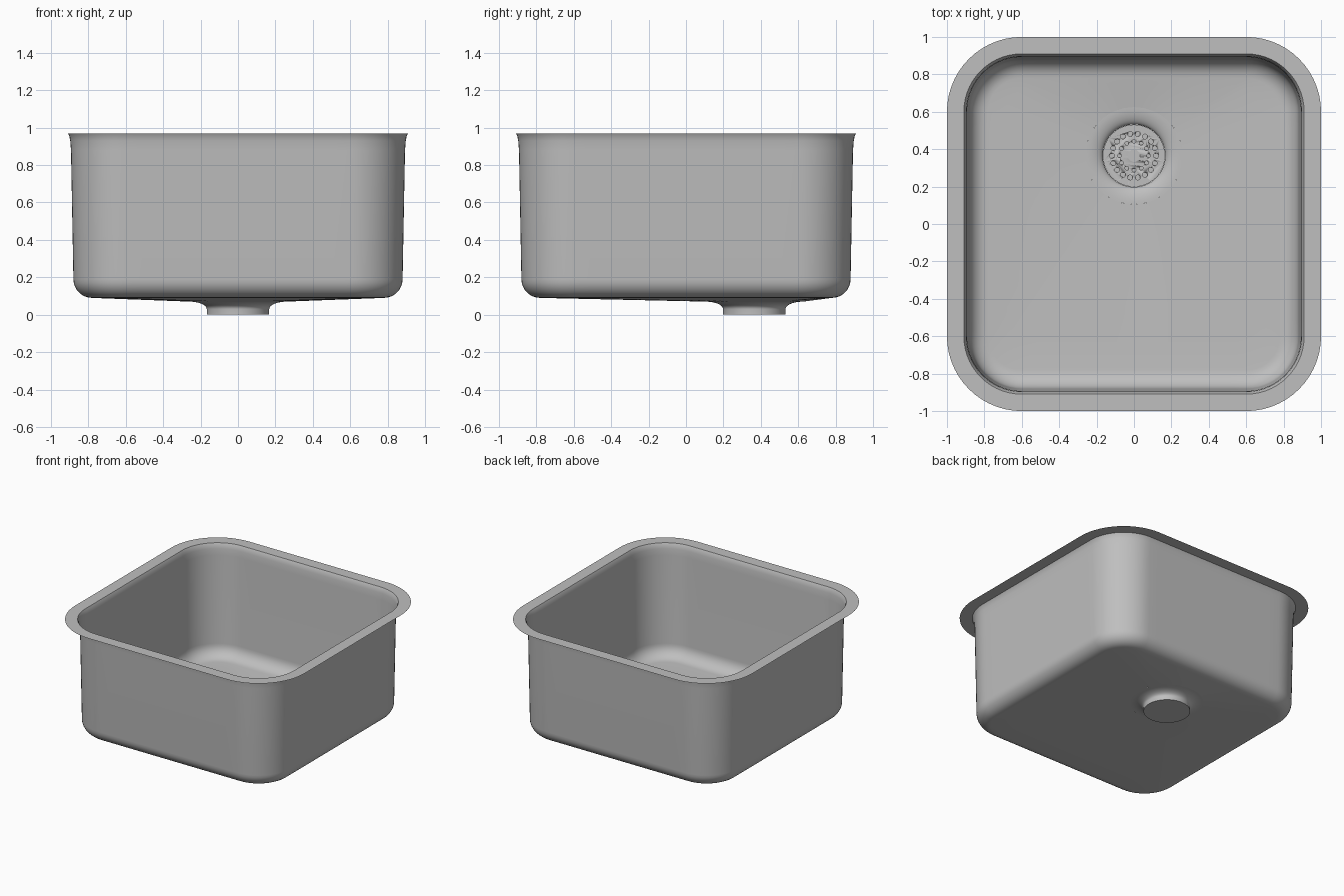
import bpy, bmesh, math
from math import sin, cos, pi

if "Cube" in bpy.data.objects:
    bpy.data.objects.remove(bpy.data.objects["Cube"])

steel = bpy.data.materials.new("brushed_steel")
steel.diffuse_color = (0.52, 0.52, 0.52, 1)
steel.use_nodes = True
steel.node_tree.nodes["Principled BSDF"].inputs["Base Color"].default_value = steel.diffuse_color
DRAIN_Y, LIP_R, LIP_Z, PIPE_R = 0.365, 0.26, 0.07, 0.167


def finish(name, bm, flip=False):
    bmesh.ops.recalc_face_normals(bm, faces=bm.faces)
    if flip:
        bmesh.ops.reverse_faces(bm, faces=bm.faces)
    me = bpy.data.meshes.new(name)
    bm.to_mesh(me)
    bm.free()
    ob = bpy.data.objects.new(name, me)
    bpy.context.collection.objects.link(ob)
    me.materials.append(steel)
    bpy.ops.object.select_all(action='DESELECT')
    ob.select_set(True)
    bpy.context.view_layer.objects.active = ob
    bpy.ops.object.shade_smooth_by_angle(angle=math.radians(35))
    return ob


def loft(rings):
    """Skin a list of equal-length closed rings; normals point up / inward."""
    bm = bmesh.new()
    vs = [[bm.verts.new(p) for p in r] for r in rings]
    n = len(vs[0])
    for a, b in zip(vs, vs[1:]):
        for i in range(n):
            j = (i + 1) % n
            bm.faces.new((a[i], a[j], b[j], b[i]))
    return bm


def rounded_square(half, z, core=0.6, arc=14, side=14):
    """Corner arcs share centres at +-core, with subdivided straight sides."""
    pts, r = [], half - core
    for q in range(4):
        a0 = q * pi / 2
        ca, sa = cos(a0), sin(a0)
        local = [(half, -core + 2 * core * i / side) for i in range(side)]
        local += [(core + r * cos(t), core + r * sin(t))
                  for t in (pi / 2 * i / arc for i in range(arc))]
        pts += [(x * ca - y * sa, x * sa + y * ca, z) for x, y in local]
    return pts


def cylinder(bm, x, y, r, z0, z1, seg):
    ret = bmesh.ops.create_cone(bm, cap_ends=True, segments=seg,
                                radius1=r, radius2=r, depth=z1 - z0)
    bmesh.ops.translate(bm, verts=ret["verts"], vec=(x, y, (z0 + z1) / 2))


# bowl: flat rim, rolled edge, tapered walls, rounded foot
profile = [(1.0, 0.97), (0.91, 0.97), (0.902, 0.955), (0.897, 0.93), (0.893, 0.88), (0.88, 0.19)]
profile += [(0.78 + 0.1 * cos(t), 0.19 - 0.1 * sin(t))
            for t in (pi / 2 * i / 8 for i in range(1, 9))]
rings = [rounded_square(h, z) for h, z in profile]

# floor sloping down to the drain opening
edge = rings[-1]
lip = []
for x, y, z in edge:
    a = math.atan2(y - DRAIN_Y, x)
    lip.append((LIP_R * cos(a), DRAIN_Y + LIP_R * sin(a), LIP_Z))
for k in range(1, 7):
    t = k / 6
    rings.append([tuple(p + (q - p) * t for p, q in zip(e, l)) for e, l in zip(edge, lip)])
bm = loft(rings)
bm.normal_update()
ob_me = bpy.data.meshes.new("sink_bowl")
bm.to_mesh(ob_me)
bm.free()
bowl = bpy.data.objects.new("sink_bowl", ob_me)
bpy.context.collection.objects.link(bowl)
ob_me.materials.append(steel)
bowl.select_set(True)
bpy.context.view_layer.objects.active = bowl
bpy.ops.object.shade_smooth_by_angle(angle=math.radians(35))

# drain collar: curved lip running into a short pipe
collar = [(LIP_R - (LIP_R - PIPE_R) * sin(t), 0.03 + 0.04 * cos(t))
          for t in (pi / 2 * i / 10 for i in range(11))] + [(PIPE_R, 0.0)]
bm = loft([[(r * cos(2 * pi * i / 64), DRAIN_Y + r * sin(2 * pi * i / 64), z)
            for i in range(64)] for r, z in collar])
finish("drain_collar", bm)

# strainer plate with two rings of holes
bm = bmesh.new()
cylinder(bm, 0, DRAIN_Y, PIPE_R - 0.001, 0.0, 0.02, 64)
plate = finish("strainer_plate", bm)
bm = bmesh.new()
for count, radius, hole, off in ((18, 0.118, 0.013, 0.5), (12, 0.077, 0.010, 0)):
    for i in range(count):
        a = pi / 2 + 2 * pi * (i + off) / count
        cylinder(bm, radius * cos(a), DRAIN_Y + radius * sin(a), hole, 0.008, 0.04, 16)
cutter = finish("hole_cutter", bm)
cutter.hide_render = True
cut = plate.modifiers.new("holes", 'BOOLEAN')
cut.operation, cut.solver, cut.object = 'DIFFERENCE', 'EXACT', cutter
bpy.context.view_layer.objects.active = plate
bpy.ops.object.modifier_apply(modifier="holes")
bpy.data.objects.remove(cutter)

# centre knob
bm = bmesh.new()
cylinder(bm, 0, DRAIN_Y, 0.033, 0.018, 0.028, 32)
finish("strainer_knob", bm)
